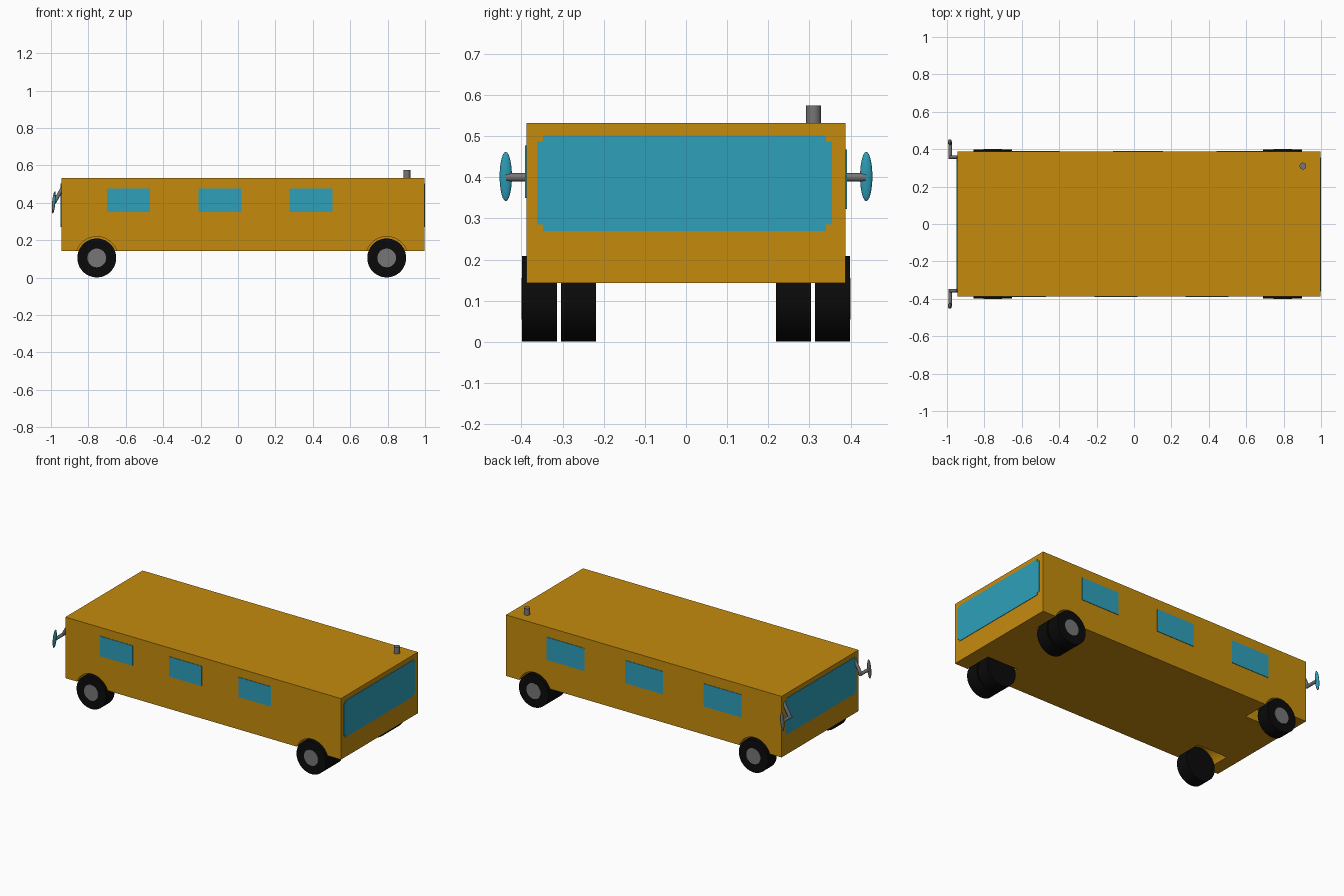
import bpy, bmesh, math
from mathutils import Matrix, Vector

cube = bpy.data.objects.get("Cube")
if cube:
    bpy.data.objects.remove(cube)


def material(name, r, g, b):
    m = bpy.data.materials.new(name)
    m.use_nodes = True
    m.diffuse_color = (r, g, b, 1)
    m.node_tree.nodes["Principled BSDF"].inputs["Base Color"].default_value = (r, g, b, 1)
    return m


YELLOW = material("school_yellow", 0.56, 0.26, 0.004)
GLASS = material("blue_glass", 0.027, 0.35, 0.49)
RUBBER = material("black_rubber", 0.003, 0.003, 0.003)
METAL = material("grey_metal", 0.18, 0.18, 0.18)


def finish(name, bm, mats, smooth=False):
    bmesh.ops.recalc_face_normals(bm, faces=bm.faces)
    mesh = bpy.data.meshes.new(name)
    bm.to_mesh(mesh)
    bm.free()
    ob = bpy.data.objects.new(name, mesh)
    bpy.context.collection.objects.link(ob)
    for m in mats:
        mesh.materials.append(m)
    if smooth:
        bpy.ops.object.select_all(action='DESELECT')
        ob.select_set(True)
        bpy.context.view_layer.objects.active = ob
        bpy.ops.object.shade_smooth_by_angle(angle=math.radians(40))
    return ob


def box(name, lo, hi, mat, chamfer=0, axis=0):
    """Box between two corners, with the edges along one axis optionally chamfered."""
    lo, hi = Vector(lo), Vector(hi)
    bm = bmesh.new()
    bmesh.ops.create_cube(bm, size=1, matrix=Matrix.Translation((lo + hi) / 2)
                          @ Matrix.Diagonal((hi - lo).to_4d()))
    if chamfer:
        edges = [e for e in bm.edges
                 if abs(e.verts[0].co[axis] - e.verts[1].co[axis]) > 1e-4]
        bmesh.ops.bevel(bm, geom=edges, offset=chamfer, segments=2, affect='EDGES')
    return finish(name, bm, [mat])


def rod(name, a, b, radius, mat, sides=48):
    """Cylinder from point a to point b."""
    a, b = Vector(a), Vector(b)
    turn = (b - a).to_track_quat('Z', 'Y').to_matrix().to_4x4()
    bm = bmesh.new()
    bmesh.ops.create_cone(bm, cap_ends=True, segments=sides, radius1=radius, radius2=radius,
                          depth=(b - a).length, matrix=Matrix.Translation((a + b) / 2) @ turn)
    return finish(name, bm, [mat], smooth=True)


# Body shell
FRONT, REAR, SIDE = -0.945, 0.997, 0.388
AXLES = {"front": -0.755, "rear": 0.795}
HUB_Z, TYRE_R = 0.105, 0.104
body = box("body", (FRONT, -SIDE, 0.143), (REAR, SIDE, 0.532), YELLOW)

# Wheels and the arches cut for them
for end, x in AXLES.items():
    for side, s in (("left", 1), ("right", -1)):
        arch = rod("arch_cutter", (x, s * 0.21, HUB_Z), (x, s * 0.5, HUB_Z), TYRE_R + 0.01, YELLOW)
        cut = body.modifiers.new("arch", 'BOOLEAN')
        cut.operation, cut.solver, cut.object = 'DIFFERENCE', 'EXACT', arch
        bpy.context.view_layer.objects.active = body
        bpy.ops.object.modifier_apply(modifier=cut.name)
        bpy.data.objects.remove(arch)

        # the rear axle carries twin tyres
        for i in range(2 if end == "rear" else 1):
            outer = 0.398 - i * 0.094
            rod(f"{end}_{side}_tyre_{i + 1}", (x, s * (outer - 0.085), HUB_Z),
                (x, s * outer, HUB_Z), TYRE_R, RUBBER)
        rod(f"{end}_{side}_hub", (x, s * 0.39, HUB_Z), (x, s * 0.4, HUB_Z), 0.05, METAL)

# Side windows
T = 0.003
for i in range(3):
    x = -0.7 + i * 0.488
    box(f"right_window_{i + 1}", (x, -SIDE - T, 0.35), (x + 0.23, -SIDE + T, 0.477), GLASS)
    x = -0.664 + i * 0.553
    box(f"left_window_{i + 1}", (x, SIDE - T, 0.323), (x + 0.267, SIDE + T, 0.468), GLASS)

# Windscreen and rear window
for name, x in (("windscreen", FRONT), ("rear_window", REAR)):
    box(name, (x - T, -0.362, 0.27), (x + T, 0.355, 0.502), GLASS, chamfer=0.015)

# Exhaust pipe on the roof
rod("exhaust_pipe", (0.903, 0.31, 0.52), (0.903, 0.31, 0.574), 0.018, METAL, 24)

# Wing mirrors: bent arm and oval head with glass facing rearwards
for side, s in (("left", 1), ("right", -1)):
    elbow = (-0.983, s * 0.357, 0.4)
    rod(f"{side}_mirror_bracket", (FRONT + 0.01, s * 0.357, 0.485), elbow, 0.01, METAL, 16)
    rod(f"{side}_mirror_arm", (-0.983, s * 0.347, 0.4), (-0.983, s * 0.437, 0.4), 0.01, METAL, 16)
    bm = bmesh.new()
    pose = (Matrix.Translation((-0.985, s * 0.438, 0.402)) @ Matrix.Rotation(0.1, 4, 'Y')
            @ Matrix.Diagonal((0.009, 0.015, 0.06, 1)))
    bmesh.ops.create_uvsphere(bm, u_segments=24, v_segments=12, radius=1, matrix=pose)
    bm.normal_update()
    for f in bm.faces:
        f.material_index = 1 if f.normal.x > 0 else 0
    finish(f"{side}_mirror_head", bm, [METAL, GLASS], smooth=True)
